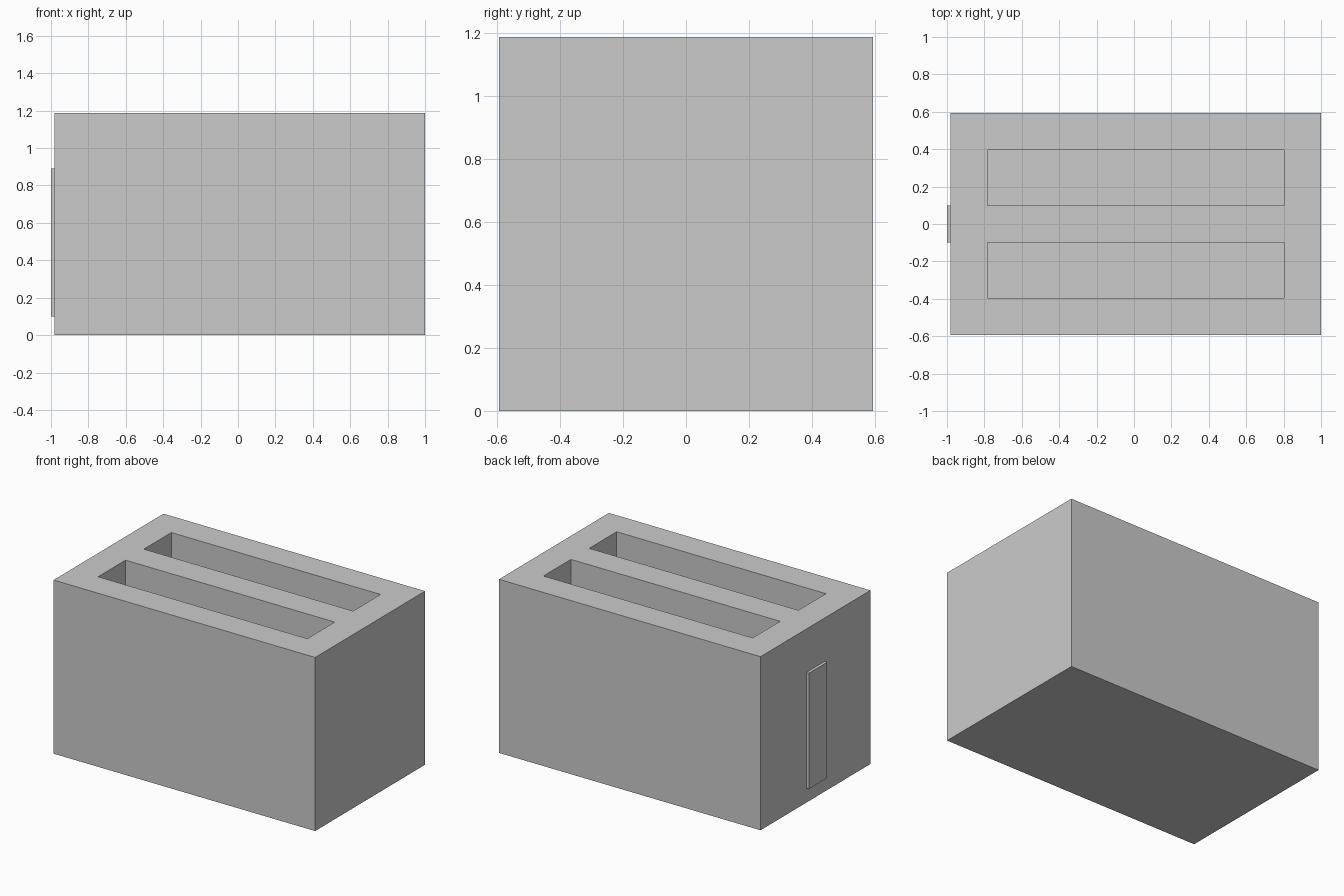
import bpy
import bmesh

if "Cube" in bpy.data.objects:
    bpy.data.objects.remove(bpy.data.objects["Cube"])

U = 0.0099  # one design unit

grey = bpy.data.materials.new("light grey")
grey.diffuse_color = (0.6, 0.6, 0.6, 1)
grey.use_nodes = True
grey.node_tree.nodes["Principled BSDF"].inputs["Base Color"].default_value = grey.diffuse_color


def box(name, lo, hi):
    """Axis-aligned box between two corners."""
    bm = bmesh.new()
    bmesh.ops.create_cube(bm, size=1)
    for v in bm.verts:
        v.co = [lo[i] + (v.co[i] + 0.5) * (hi[i] - lo[i]) for i in range(3)]
    mesh = bpy.data.meshes.new(name)
    bm.to_mesh(mesh)
    bm.free()
    mesh.materials.append(grey)
    obj = bpy.data.objects.new(name, mesh)
    bpy.context.collection.objects.link(obj)
    return obj


# Main housing
body = box("body", (-99 * U, -60 * U, 0), (101 * U, 60 * U, 120 * U))

# Two long bread slots, open at the top
for side, y in (("front", -25), ("back", 25)):
    cutter = box(side + "_slot_cutter",
                 (-79 * U, (y - 15) * U, 20 * U),
                 (81 * U, (y + 15) * U, 130 * U))
    cutter.hide_render = True
    cutter.hide_set(True)
    mod = body.modifiers.new(side + "_slot", 'BOOLEAN')
    mod.operation = 'DIFFERENCE'
    mod.solver = 'EXACT'
    mod.object = cutter

# Raised lever track plate on the left end
box("lever_plate", (-101 * U, -10 * U, 10 * U), (-99 * U, 10 * U, 90 * U))
